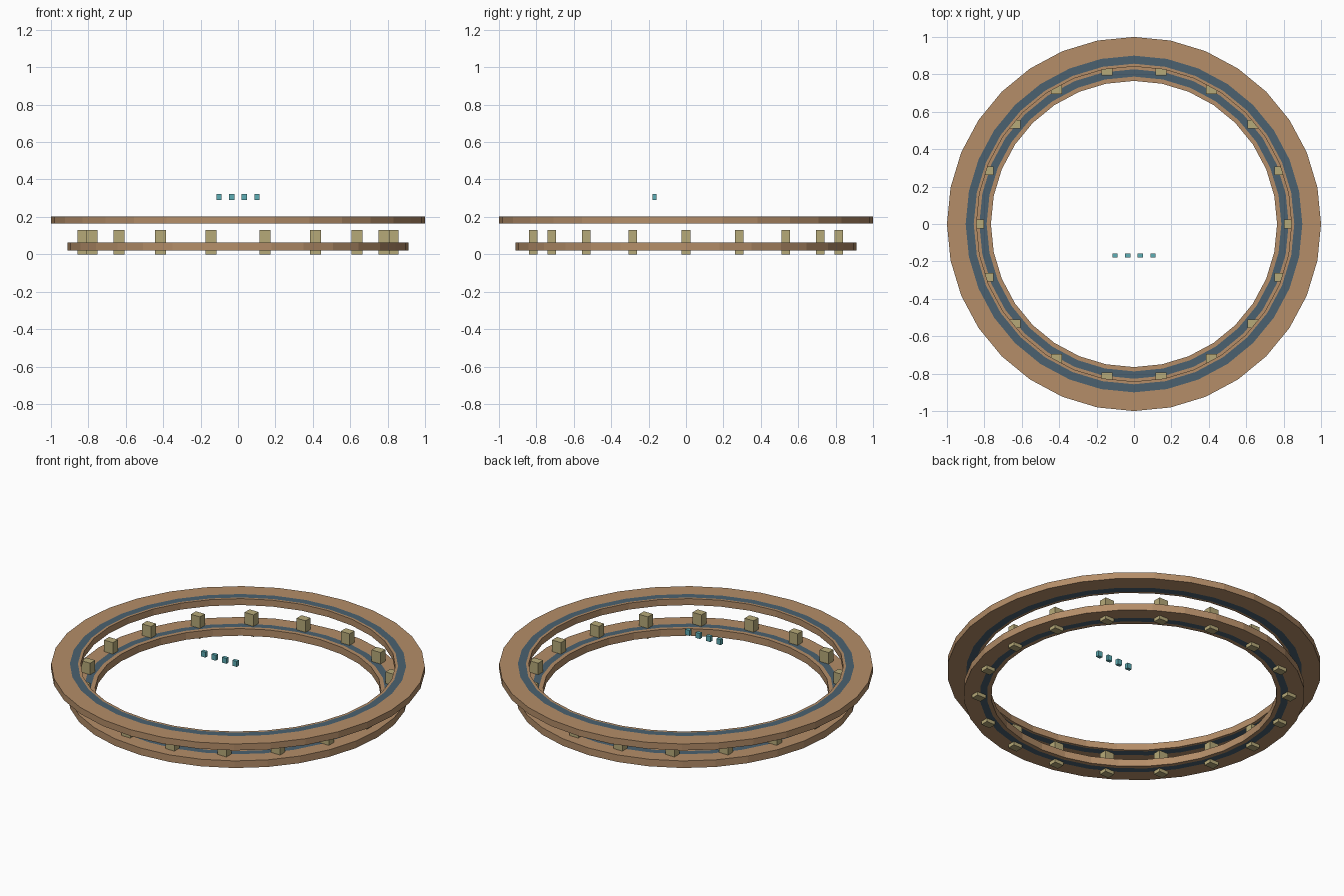
import bpy, bmesh
from math import sin, cos, pi, radians

cube = bpy.data.objects.get("Cube")
if cube:
    bpy.data.objects.remove(cube)


def material(name, colour):
    m = bpy.data.materials.new(name)
    m.use_nodes = True
    m.diffuse_color = (*colour, 1)
    m.node_tree.nodes["Principled BSDF"].inputs["Base Color"].default_value = (*colour, 1)
    return m


tan = material("tan", (0.46, 0.27, 0.14))
slate = material("slate_blue", (0.07, 0.12, 0.16))
khaki = material("khaki", (0.47, 0.40, 0.19))
teal = material("teal", (0.11, 0.42, 0.46))


def finish(name, bm, mats):
    bmesh.ops.recalc_face_normals(bm, faces=bm.faces)
    mesh = bpy.data.meshes.new(name)
    bm.to_mesh(mesh)
    bm.free()
    for m in mats:
        mesh.materials.append(m)
    obj = bpy.data.objects.new(name, mesh)
    bpy.context.collection.objects.link(obj)
    return obj


def ring(name, radii, z0, z1, sides=32):
    """Flat ring; the band between the two middle radii is slate on both faces."""
    outer, band_out, band_in, inner = radii
    profile = [(r, z1) for r in radii] + [(r, z0) for r in reversed(radii)]
    bm = bmesh.new()
    loops = []
    for i in range(sides):
        a = 2 * pi * i / sides
        loops.append([bm.verts.new((r * cos(a), r * sin(a), z)) for r, z in profile])
    n = len(profile)
    for i in range(sides):
        a, b = loops[i], loops[(i + 1) % sides]
        for j in range(n):
            k = (j + 1) % n
            face = bm.faces.new((a[j], b[j], b[k], a[k]))
            face.material_index = int({profile[j][0], profile[k][0]} == {band_out, band_in})
    return finish(name, bm, [tan, slate])


def box(name, centre, size, mat):
    bm = bmesh.new()
    bmesh.ops.create_cube(bm, size=1)
    bmesh.ops.scale(bm, vec=size, verts=bm.verts)
    obj = finish(name, bm, [mat])
    obj.location = centre
    return obj


# Upper and lower rings with inlaid bands
ring("upper_ring", (1.0, 0.90, 0.857, 0.842), 0.165, 0.203)
ring("lower_ring", (0.912, 0.827, 0.788, 0.765), 0.02, 0.062)

# Square posts spaced evenly around the lower ring
for i in range(18):
    a = radians(20 * i)
    box(f"post_{i + 1}", (0.83 * cos(a), 0.83 * sin(a), 0.065), (0.058, 0.046, 0.13), khaki)

# Row of small floating blocks
for i in range(4):
    box(f"small_block_{i + 1}", ((i - 1.5) * 0.068, -0.168, 0.307), (0.028, 0.02, 0.032), teal)
